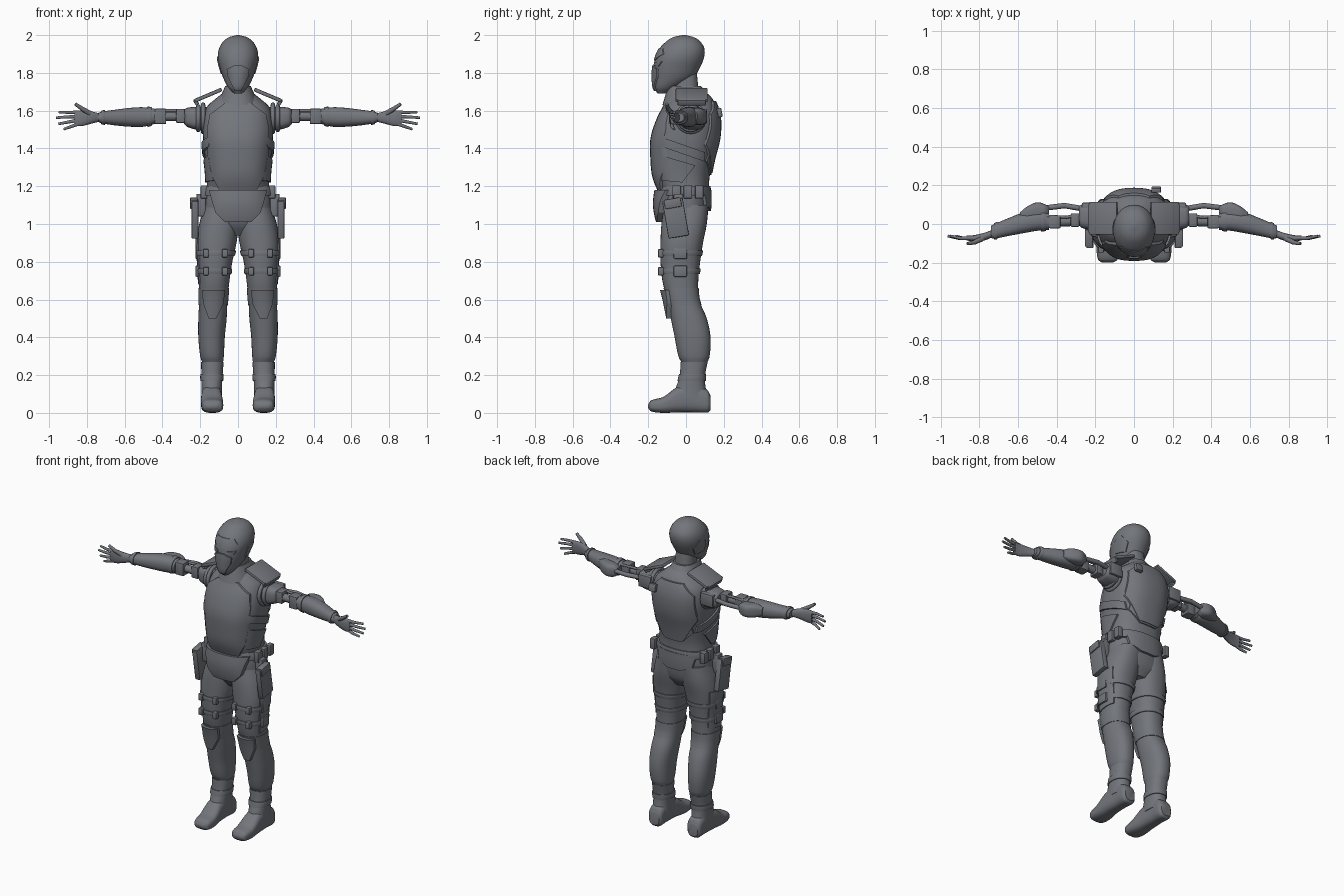
import bpy, bmesh, math
from mathutils import Vector, Matrix
from mathutils.bvhtree import BVHTree

if "Cube" in bpy.data.objects:
    bpy.data.objects.remove(bpy.data.objects["Cube"])

grey = bpy.data.materials.new("slate grey")
grey.use_nodes = True
grey.diffuse_color = (0.17, 0.18, 0.2, 1)
grey.node_tree.nodes["Principled BSDF"].inputs["Base Color"].default_value = grey.diffuse_color


def finish(name, data, mirror):
    """Link an object, colour it and mirror it across x if asked."""
    ob = bpy.data.objects.new(name, data)
    bpy.context.collection.objects.link(ob)
    data.materials.append(grey)
    if mirror:
        ob.modifiers.new("Mirror", "MIRROR")
    return ob


def mesh_object(name, bm, mirror=False, angle=40):
    bmesh.ops.recalc_face_normals(bm, faces=bm.faces[:])
    me = bpy.data.meshes.new(name)
    bm.to_mesh(me)
    bm.free()
    ob = finish(name, me, mirror)
    bpy.ops.object.select_all(action="DESELECT")
    ob.select_set(True)
    bpy.context.view_layer.objects.active = ob
    bpy.ops.object.shade_smooth_by_angle(angle=math.radians(angle))
    return ob


def section(rings, t):
    """Smoothly interpolated ring (t, a0, a1, b0, b1) at position t."""
    i = max(k for k in range(len(rings) - 1) if k == 0 or rings[k][0] <= t)
    p, q = rings[i], rings[i + 1]
    before, after = rings[max(i - 1, 0)], rings[min(i + 2, len(rings) - 1)]
    s = (t - p[0]) / (q[0] - p[0])
    h = s * s * (3 - 2 * s)
    out = [t]
    for k in range(1, 5):
        mp = (q[k] - before[k]) / (q[0] - before[0]) * (q[0] - p[0])
        mq = (after[k] - p[k]) / (after[0] - p[0]) * (q[0] - p[0])
        out.append(p[k] * (1 - h) + q[k] * h + mp * s * (1 - s) ** 2 - mq * s * s * (1 - s))
    return out


def loft(name, axis, rings, mirror=False, power=2.3, n=36, steps=5):
    """Skin rounded cross-sections stacked along an axis."""
    bm = bmesh.new()
    ts = [p[0] + (q[0] - p[0]) * j / steps for p, q in zip(rings, rings[1:]) for j in range(steps)]
    loops = []
    for t in ts + [rings[-1][0]]:
        _, a0, a1, b0, b1 = section(rings, t)
        loop = []
        for j in range(n):
            c, s = math.cos(math.tau * j / n), math.sin(math.tau * j / n)
            a = (a0 + a1) / 2 + (a1 - a0) / 2 * math.copysign(abs(c) ** (2 / power), c)
            b = (b0 + b1) / 2 + (b1 - b0) / 2 * math.copysign(abs(s) ** (2 / power), s)
            loop.append(bm.verts.new({"Z": (a, b, t), "X": (t, a, b), "Y": (a, t, b)}[axis]))
        loops.append(loop)
    for lo, hi in zip(loops, loops[1:]):
        for j in range(n):
            k = (j + 1) % n
            bm.faces.new((lo[j], lo[k], hi[k], hi[j]))
    bm.faces.new(loops[0])
    bm.faces.new(loops[-1])
    return mesh_object(name, bm, mirror)


def band(name, axis, rings, t0, t1, grow, mirror=False):
    """A strap or cuff that hugs a lofted part."""
    new = []
    for k in range(4):
        t, a0, a1, b0, b1 = section(rings, t0 + (t1 - t0) * k / 3)
        g = grow if k in (1, 2) else grow * 0.8
        new.append((t, a0 - g, a1 + g, b0 - g, b1 + g))
    return loft(name, axis, new, mirror, steps=2)


def plate(name, body, outline, direction, grow, mirror=False, cells=22):
    """Armour panel: a convex outline projected onto a body, then thickened."""
    me = body.data
    tree = BVHTree.FromPolygons([v.co for v in me.vertices], [p.vertices for p in me.polygons])
    pts = [Vector((u, v, 0)) for u, v in outline]
    mid = sum(pts, Vector()) / len(pts)
    size = max((p - mid).length for p in pts)
    bm = bmesh.new()
    bmesh.ops.create_grid(bm, x_segments=cells, y_segments=cells, size=size,
                          matrix=Matrix.Translation(mid))
    for p, q in zip(pts, pts[1:] + pts[:1]):
        normal = (q - p).cross(Vector((0, 0, 1)))
        if normal.dot(mid - p) > 0:
            normal.negate()
        bmesh.ops.bisect_plane(bm, geom=bm.verts[:] + bm.edges[:] + bm.faces[:],
                               plane_co=p, plane_no=normal, clear_outer=True)
    d = Vector(direction)
    missed = []
    for v in bm.verts:
        u, z = v.co.x, v.co.y
        start = (Vector((0, u, z)) if d.x else Vector((u, 0, z))) - d
        hit = tree.ray_cast(start, d)
        if hit[0] is None:
            missed.append(v)
        else:
            v.co = hit[0] - d * grow
    bmesh.ops.delete(bm, geom=missed, context="VERTS")
    back = bmesh.ops.extrude_face_region(bm, geom=bm.faces[:], use_keep_orig=True)["geom"]
    for v in back:
        if isinstance(v, bmesh.types.BMVert):
            v.co += d * (grow + 0.012)
    return mesh_object(name, bm, mirror, 35)


def sym(half):
    """Complete a right-hand outline across the centre line."""
    return half + [(-u, v) for u, v in reversed(half)]


def box(name, centre, size, turn=0, axis="X", mirror=True, bevel=0.006):
    bm = bmesh.new()
    bmesh.ops.create_cube(bm, size=1)
    bmesh.ops.scale(bm, vec=size, verts=bm.verts)
    bmesh.ops.bevel(bm, geom=bm.edges[:], offset=bevel, segments=2, affect="EDGES", profile=0.5)
    bm.transform(Matrix.Translation(centre) @ Matrix.Rotation(turn, 4, axis))
    return mesh_object(name, bm, mirror)


def tube(name, points, radius, taper=1.0, closed=False):
    """Rod, cable, ring or finger drawn along a path, on both sides."""
    cu = bpy.data.curves.new(name, "CURVE")
    cu.dimensions, cu.bevel_depth, cu.bevel_resolution, cu.use_fill_caps = "3D", radius, 3, True
    sp = cu.splines.new("POLY")
    sp.points.add(len(points) - 1)
    sp.use_cyclic_u = closed
    for i, (pt, co) in enumerate(zip(sp.points, points)):
        pt.co = (*co, 1)
        pt.radius = 1 + (taper - 1) * i / (len(points) - 1)
    return finish(name, cu, True)


# Torso, neck and collar
torso_rings = [(1.16, -.165, .165, -.13, .12), (1.25, -.165, .165, -.165, .125),
               (1.35, -.175, .175, -.175, .145), (1.45, -.185, .185, -.175, .17),
               (1.55, -.185, .185, -.145, .175), (1.62, -.165, .165, -.11, .16),
               (1.67, -.11, .11, -.085, .135), (1.71, -.06, .06, -.06, .09)]
torso = loft("torso", "Z", torso_rings, power=2.5)
loft("neck", "Z", [(1.68, -.065, .065, -.07, .07), (1.82, -.055, .055, -.06, .055)])
loft("collar", "Z", [(1.63, -.11, .11, -.125, .13), (1.68, -.09, .09, -.11, .115),
                     (1.73, -.068, .068, -.095, .08)])
plate("breastplate", torso, sym([(.07, 1.64), (.15, 1.58), (.165, 1.5), (.16, 1.3), (.1, 1.18)]), (0, 1, 0), .014)
plate("back_plate", torso, sym([(.08, 1.65), (.15, 1.58), (.16, 1.42), (.07, 1.27)]), (0, -1, 0), .012)
plate("lower_back_plate", torso, sym([(.06, 1.26), (.13, 1.33), (.14, 1.23)]), (0, -1, 0), .008)
plate("rib_plate", torso, [(-.13, 1.46), (-.13, 1.41), (.1, 1.33), (.1, 1.38)], (-1, 0, 0), .012, True)
plate("waist_plate", torso, [(-.12, 1.36), (-.13, 1.23), (-.02, 1.22), (.05, 1.31)], (-1, 0, 0), .01, True)
box("shoulder_plate", (.158, .03, 1.682), (.155, .17, .02), .4, "Y")
box("shoulder_lip", (.222, .03, 1.645), (.02, .15, .035), .5, "Y")
box("back_clip", (.115, .178, 1.59), (.05, .025, .05), .2, mirror=False)

# Helmet with a tapered face mask
helmet = loft("helmet", "Z", [(1.69, -.02, .02, -.15, -.10), (1.72, -.05, .05, -.168, -.05),
                              (1.77, -.077, .077, -.173, .035), (1.82, -.094, .094, -.172, .07),
                              (1.88, -.107, .107, -.163, .095), (1.93, -.1, .1, -.14, .097),
                              (1.97, -.075, .075, -.1, .072), (1.99, -.045, .045, -.065, .038),
                              (2.0, -.008, .008, -.02, 0)], power=2.1)
plate("face_mask", helmet, sym([(.018, 1.705), (.055, 1.78), (.06, 1.82), (.02, 1.84)]), (0, 1, 0), .009)
plate("brow", helmet, sym([(.03, 1.865), (.08, 1.9), (.06, 1.93)]), (0, 1, 0), .004)
plate("eye_lens", helmet, [(.025, 1.84), (.065, 1.835), (.08, 1.86), (.035, 1.857)], (0, 1, 0), .006, True)
plate("ear_cover", helmet, [(-.06, 1.8), (.01, 1.79), (.04, 1.84), (.01, 1.89), (-.05, 1.87)],
      (-1, 0, 0), .005, True)

# Pelvis, belt and hip gear
pelvis_rings = [(.94, -.07, .07, -.08, .07), (1.0, -.17, .17, -.12, .105),
                (1.1, -.18, .18, -.14, .12), (1.2, -.172, .172, -.13, .12)]
pelvis = loft("pelvis", "Z", pelvis_rings)
band("belt", "Z", pelvis_rings, 1.15, 1.2, .012)
plate("groin_plate", pelvis, sym([(.155, 1.18), (.12, 1.06), (.07, 1.01)]), (0, 1, 0), .035)
plate("rear_hip_plate", pelvis, sym([(.14, 1.18), (.12, 1.1), (.05, 1.07)]), (0, -1, 0), .015)
for y in (-.05, .01, .07):
    box("belt_pouch", (.18, y, 1.17), (.035, .045, .07))
box("holster", (.228, -.055, 1.03), (.036, .11, .2), .17)
box("holster_flap", (.233, -.07, 1.11), (.042, .09, .05), .17)
box("holster_hanger", (.195, -.04, 1.1), (.05, .05, .12))

# Legs with straps and knee guards
leg_rings = [(.26, .08, .187, -.02, .11), (.3, .075, .2, -.04, .125), (.4, .07, .21, -.06, .13),
             (.5, .06, .21, -.08, .11), (.6, .055, .205, -.1, .07), (.7, .045, .207, -.125, .065),
             (.8, .03, .212, -.135, .075), (.9, .008, .22, -.135, .09), (1.0, -.005, .205, -.13, .11),
             (1.1, -.01, .175, -.115, .118)]
legs = loft("legs", "Z", leg_rings, True)
for z in (.75, .845):
    band("thigh_strap", "Z", leg_rings, z - .014, z + .014, .007, True)
    for x in (.07, .17):
        box("strap_buckle", (x, -.133, z), (.03, .03, .045))
    box("strap_pouch", (.215, -.03, z), (.02, .07, .06))
band("knee_cuff", "Z", leg_rings, .57, .66, .004, True)
plate("knee_guard", legs, [(.07, .65), (.19, .65), (.185, .58), (.155, .5), (.115, .5), (.075, .58)],
      (0, 1, 0), .025, True)
plate("thigh_panel", legs, [(-.08, .92), (.05, .94), (.04, .7), (-.07, .68)], (-1, 0, 0), .006, True)

# Boots
boot_rings = [(.08, .085, .193, -.07, .12), (.13, .085, .193, -.055, .105), (.19, .082, .194, -.035, .1),
              (.27, .076, .195, -.028, .115)]
loft("boot_shaft", "Z", boot_rings, True)
band("boot_strap", "Z", boot_rings, .17, .205, .006, True)
foot_rings = [(-.2, .11, .165, .025, .045), (-.185, .085, .185, .008, .066), (-.12, .078, .195, 0, .085),
              (-.04, .085, .195, .003, .14), (.05, .09, .19, .003, .15), (.115, .092, .187, .002, .12),
              (.13, .105, .175, .015, .09)]
loft("foot", "Y", foot_rings, True, power=2.8)

# Shoulder joints and upper arm frame
circle = [(math.cos(math.tau * k / 24), math.sin(math.tau * k / 24)) for k in range(24)]
for x, r in ((.185, .072), (.21, .062)):
    tube("shoulder_ring", [(x, .025 + r * c, 1.56 + r * s) for c, s in circle], .012, closed=True)
loft("upper_arm", "X", [(.16, -.03, .09, 1.5, 1.62), (.22, -.03, .1, 1.5, 1.62), (.27, -.02, .1, 1.515, 1.615),
                        (.285, -.005, .09, 1.53, 1.605)], True, power=3)
box("shoulder_actuator", (.225, .085, 1.57), (.09, .05, .08))
tube("front_arm_rod", [(.27, .015, 1.57), (.46, .01, 1.57)], .025)
tube("rear_arm_rod", [(.27, .08, 1.575), (.36, .095, 1.575), (.48, .08, 1.57)], .014)
tube("arm_cable", [(.27, .05, 1.6), (.35, .035, 1.6), (.45, .04, 1.6)], .008)
box("arm_clamp", (.305, .02, 1.572), (.045, .07, .075))
box("elbow_block", (.41, .01, 1.57), (.06, .065, .082))

# Forearms
fore_rings = [(.44, -.03, .06, 1.53, 1.61), (.5, -.035, .068, 1.515, 1.618), (.57, -.047, .06, 1.515, 1.615),
              (.65, -.062, .03, 1.522, 1.605), (.72, -.075, 0, 1.533, 1.595), (.74, -.073, -.01, 1.54, 1.588)]
loft("forearm", "X", fore_rings, True)
band("elbow_cuff", "X", fore_rings, .455, .48, .006, True)
band("wrist_cuff", "X", fore_rings, .705, .725, .006, True)
loft("elbow_guard", "X", [(.44, .05, .09, 1.55, 1.59), (.46, .03, .102, 1.53, 1.605), (.5, .02, .112, 1.525, 1.61),
                          (.55, .02, .092, 1.53, 1.61), (.59, .02, .06, 1.545, 1.595)], True, power=3)

# Hands
loft("palm", "X", [(.73, -.068, -.03, 1.543, 1.585), (.78, -.087, -.047, 1.53, 1.597),
                   (.83, -.09, -.058, 1.518, 1.602), (.865, -.085, -.06, 1.52, 1.6)], True)
for k, (tip_x, tip_z) in enumerate([(.922, 1.502), (.95, 1.53), (.963, 1.563), (.948, 1.592)]):
    base = Vector((.845, -.074, 1.53 + .02 * k))
    tip = Vector((tip_x, -.062, tip_z))
    knuckle = base.lerp(tip, .5) + Vector((0, -.006, 0))
    tube("finger", [base, knuckle, tip], .0105, .65)
tube("thumb", [(.785, -.075, 1.585), (.825, -.095, 1.61), (.862, -.102, 1.636)], .015, .55)
